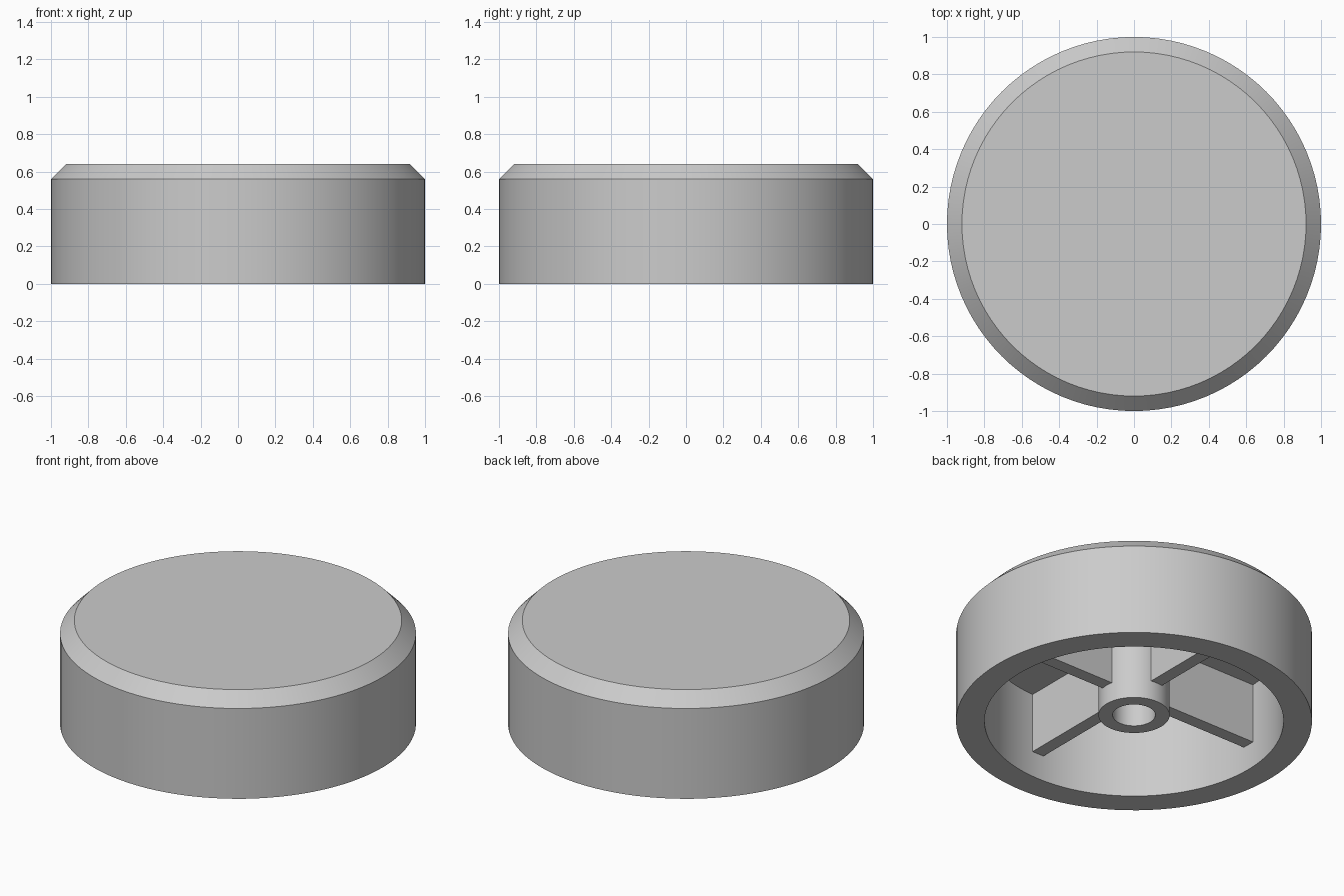
import bpy, bmesh, math
from mathutils import Matrix

cube = bpy.data.objects.get("Cube")
if cube:
    bpy.data.objects.remove(cube, do_unlink=True)

# One plain grey for the whole model
grey = bpy.data.materials.new("plain_grey")
grey.use_nodes = True
colour = (0.6, 0.6, 0.6, 1)
grey.diffuse_color = colour
grey.node_tree.nodes["Principled BSDF"].inputs["Base Color"].default_value = colour

SEGMENTS = 96
CEILING = 0.53


def finish(name, bm):
    bmesh.ops.recalc_face_normals(bm, faces=bm.faces)
    mesh = bpy.data.meshes.new(name)
    bm.to_mesh(mesh)
    bm.free()
    mesh.materials.append(grey)
    obj = bpy.data.objects.new(name, mesh)
    bpy.context.collection.objects.link(obj)
    return obj


def lathe(name, profile):
    bm = bmesh.new()
    verts = [bm.verts.new((r, 0, z)) for r, z in profile]
    edges = [bm.edges.new(pair) for pair in zip(verts, verts[1:])]
    bmesh.ops.spin(bm, geom=verts + edges, cent=(0, 0, 0), axis=(0, 0, 1),
                   angle=math.tau, steps=SEGMENTS, use_duplicate=False)
    bmesh.ops.remove_doubles(bm, verts=bm.verts, dist=0.0005)
    obj = finish(name, bm)
    bpy.ops.object.select_all(action='DESELECT')
    obj.select_set(True)
    bpy.context.view_layer.objects.active = obj
    bpy.ops.object.shade_smooth_by_angle(angle=math.radians(30))
    return obj


# Chamfered cap, hollow below, with a bored central hub
lathe("cap_with_hub", [
    (0, 0.64), (0.92, 0.64), (1, 0.56), (1, 0),        # outside
    (0.84, 0), (0.84, CEILING),                        # rim and cavity wall
    (0.2, CEILING), (0.2, 0.04),                       # ceiling and hub
    (0.12, 0.04), (0.12, CEILING), (0, CEILING),       # bore
])

# Four ribs joining the hub to the wall
inner, outer, bottom, top, width = 0.17, 0.85, 0.16, CEILING + 0.01, 0.08
for i, side in enumerate(("left", "back", "right", "front")):
    bm = bmesh.new()
    shape = (Matrix.Rotation(i * math.pi / 2, 4, 'Z')
             @ Matrix.Translation(((inner + outer) / 2, 0, (bottom + top) / 2))
             @ Matrix.Diagonal((outer - inner, width, top - bottom, 1)))
    bmesh.ops.create_cube(bm, size=1, matrix=shape)
    finish(side + "_rib", bm)
